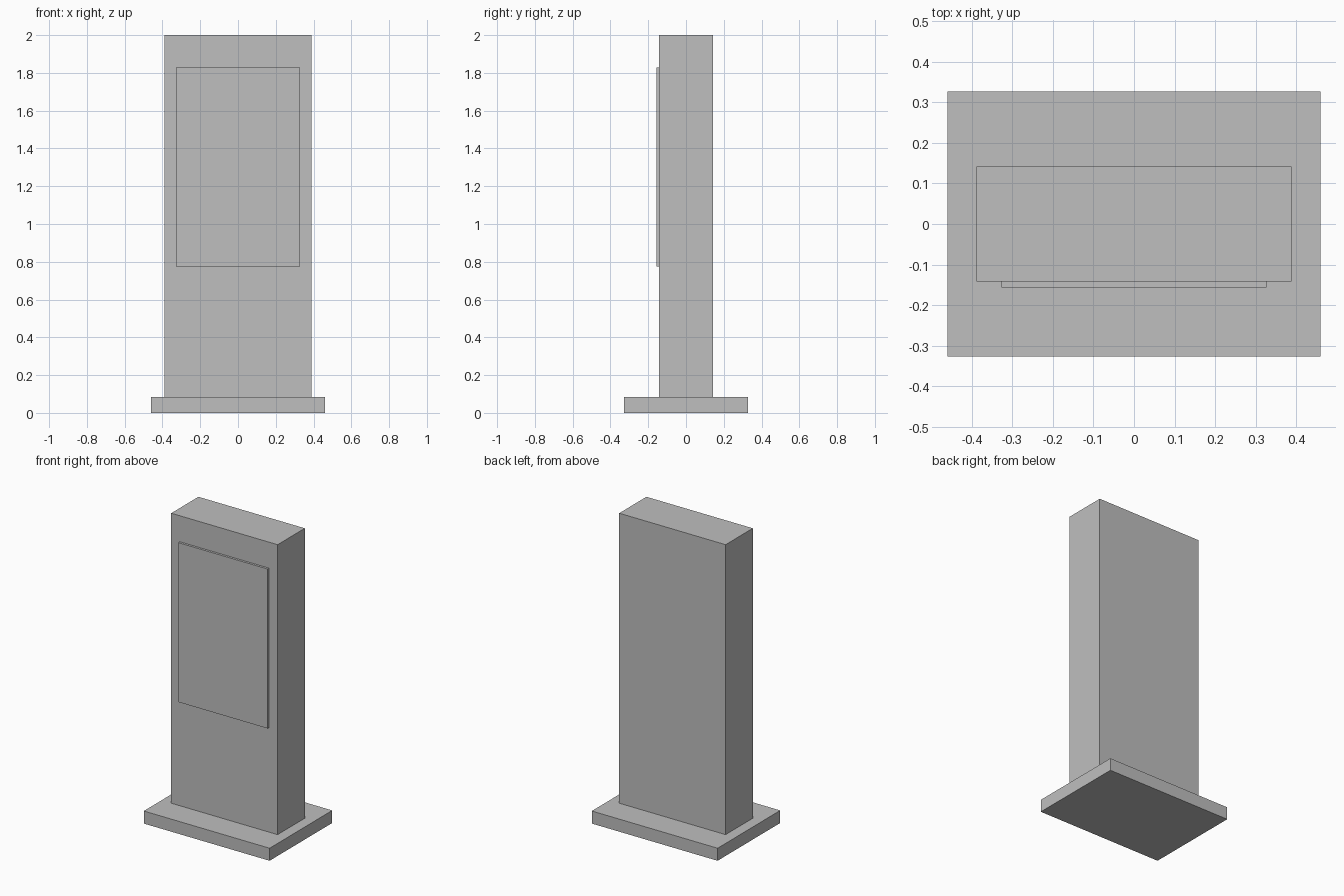
import bpy
import bmesh
from mathutils import Vector

cube = bpy.data.objects.get("Cube")
if cube:
    bpy.data.objects.remove(cube, do_unlink=True)

# Single plain grey for every part
grey = bpy.data.materials.new("plain_grey")
grey.use_nodes = True
colour = (0.52, 0.52, 0.52, 1.0)
grey.diffuse_color = colour
grey.node_tree.nodes["Principled BSDF"].inputs["Base Color"].default_value = colour


def box(name, low, high):
    """Flat-sided box spanning two opposite corners."""
    low, high = Vector(low), Vector(high)
    bm = bmesh.new()
    bmesh.ops.create_cube(bm, size=1)
    bmesh.ops.scale(bm, vec=high - low, verts=bm.verts)
    mesh = bpy.data.meshes.new(name)
    bm.to_mesh(mesh)
    bm.free()
    mesh.materials.append(grey)
    obj = bpy.data.objects.new(name, mesh)
    obj.location = (low + high) / 2
    bpy.context.collection.objects.link(obj)
    return obj


base_top = 0.083
body_front = -0.142

# Floor plinth, upright cabinet and raised display panel
box("base_plate", (-0.46, -0.327, 0), (0.46, 0.327, base_top))
box("cabinet", (-0.389, body_front, base_top), (0.389, -body_front, 2))
box("display_panel", (-0.327, -0.157, 0.774), (0.327, body_front, 1.828))
